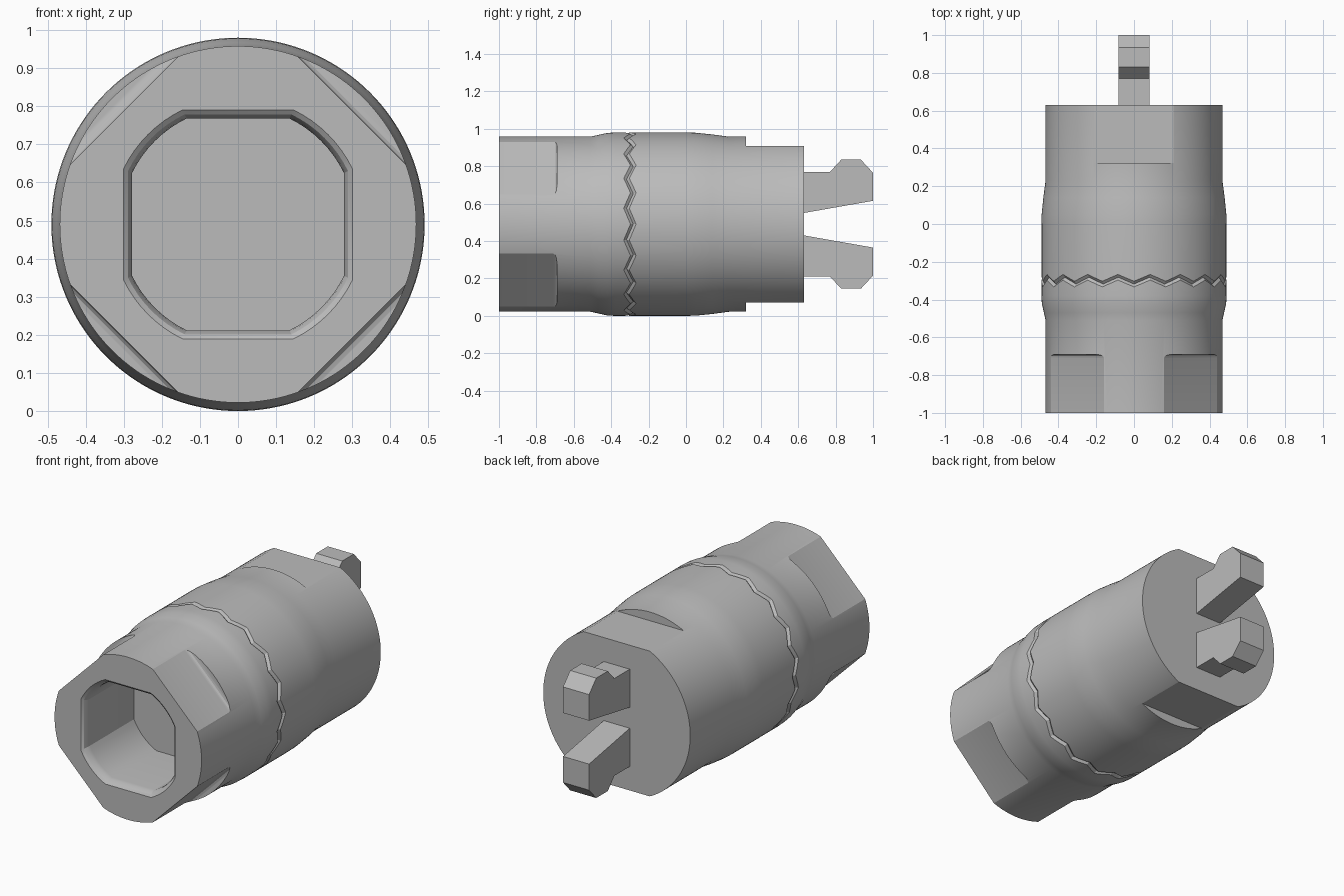
import bpy, bmesh
from math import cos, sin, pi, radians, sqrt
from mathutils import Matrix

CZ = 0.49          # height of the long axis
SEGMENTS = 144

if "Cube" in bpy.data.objects:
    bpy.data.objects.remove(bpy.data.objects["Cube"])

steel = bpy.data.materials.new("grey_steel")
steel.use_nodes = True
steel.diffuse_color = (0.5, 0.5, 0.5, 1)
steel.node_tree.nodes["Principled BSDF"].inputs["Base Color"].default_value = (0.5, 0.5, 0.5, 1)


def make_object(name, bm):
    bmesh.ops.recalc_face_normals(bm, faces=bm.faces)
    mesh = bpy.data.meshes.new(name)
    bm.to_mesh(mesh)
    bm.free()
    mesh.materials.append(steel)
    obj = bpy.data.objects.new(name, mesh)
    bpy.context.collection.objects.link(obj)
    return obj


def activate(obj):
    bpy.ops.object.select_all(action='DESELECT')
    obj.select_set(True)
    bpy.context.view_layer.objects.active = obj


def loft(bm, loops):
    """Skin closed loops of points and cap both ends."""
    rings = [[bm.verts.new(p) for p in loop] for loop in loops]
    for a, b in zip(rings, rings[1:]):
        for i in range(len(a)):
            j = (i + 1) % len(a)
            bm.faces.new((a[i], a[j], b[j], b[i]))
    bm.faces.new(rings[0])
    bm.faces.new(rings[-1])


def cut(target, cutter):
    mod = target.modifiers.new("cut", 'BOOLEAN')
    mod.operation = 'DIFFERENCE'
    mod.solver = 'EXACT'
    mod.object = cutter
    activate(target)
    bpy.ops.object.modifier_apply(modifier=mod.name)
    bpy.data.objects.remove(cutter)


def flat_cutter(angle, distance, y0, y1, fillet=0):
    """Box that mills one flat at the given distance from the axis."""
    bm = bmesh.new()
    bmesh.ops.create_cube(bm, size=1)
    bmesh.ops.scale(bm, vec=(1.2, y1 - y0, 0.4), verts=bm.verts)
    bmesh.ops.translate(bm, vec=(0, (y0 + y1) / 2, distance + 0.2), verts=bm.verts)
    if fillet:
        edge = [e for e in bm.edges if all(
            v.co.y > y1 - 0.01 and v.co.z < distance + 0.01 for v in e.verts)]
        bmesh.ops.bevel(bm, geom=edge, offset=fillet, segments=3, affect='EDGES', profile=0.5)
    bm.transform(Matrix.Translation((0, 0, CZ)) @ Matrix.Rotation(angle, 4, 'Y'))
    return make_object("flat_cutter", bm)


# Body: turned profile (y, radius, zigzag weight) with a zigzag groove
profile = [(-1, 0.468, 0), (-0.51, 0.468, 0), (-0.47, 0.477, 0), (-0.42, 0.488, 0),
           (-0.38, 0.49, 0), (-0.315, 0.49, 1), (-0.3, 0.477, 1), (-0.285, 0.49, 1),
           (0, 0.49, 0), (0.05, 0.489, 0), (0.14, 0.48, 0), (0.23, 0.468, 0), (0.63, 0.468, 0)]
WAVE = 8           # segments in one zigzag tooth


def ring(y, radius, weight):
    points = []
    for i in range(SEGMENTS):
        a = 2 * pi * i / SEGMENTS
        tooth = abs((i % WAVE) - WAVE / 2) / (WAVE / 4) - 1
        points.append((radius * cos(a), y + weight * 0.018 * tooth, CZ + radius * sin(a)))
    return points


bm = bmesh.new()
loft(bm, [ring(*p) for p in profile])
body = make_object("body", bm)

# Four diagonal flats at the front, two flats at the back
for k in range(4):
    cut(body, flat_cutter(radians(45 + 90 * k), 0.423, -1.2, -0.69, 0.02))
for k in range(2):
    cut(body, flat_cutter(pi * k, 0.418, 0.322, 0.8))

# Drive socket: a square with corners rounded off by a circle, flared at the mouth
HALF, ROUND = 0.278, 0.309


def socket_loop(y, grow):
    h, r = HALF + grow, ROUND + grow
    inner = sqrt(ROUND ** 2 - HALF ** 2) / HALF
    points = []
    for k in range(4):
        start, end = math_angle(inner), pi / 2 - math_angle(inner)
        for s in range(9):
            a = start + (end - start) * s / 8 + k * pi / 2
            x, z = r * cos(a), r * sin(a)
            points.append((max(-h, min(h, x)), y, CZ + max(-h, min(h, z))))
    return points


def math_angle(ratio):
    from math import atan
    return atan(ratio)


bm = bmesh.new()
loft(bm, [socket_loop(-1.05, 0.025), socket_loop(-1, 0.025), socket_loop(-0.99, 0.012),
          socket_loop(-0.97, 0.003), socket_loop(-0.95, 0), socket_loop(-0.55, 0)])
cut(body, make_object("socket_cutter", bm))

activate(body)
bpy.ops.object.shade_smooth_by_angle(angle=radians(25))

# Two mirrored hooked tangs at the back
hook = [(0.6, 0.055), (0.63, 0.06), (1, 0.125), (1, 0.275), (0.935, 0.345),
        (0.83, 0.345), (0.77, 0.28), (0.6, 0.28)]
for name, side in (("upper_tang", 1), ("lower_tang", -1)):
    bm = bmesh.new()
    loft(bm, [[(x, y, CZ + side * z) for y, z in hook] for x in (-0.083, 0.083)])
    make_object(name, bm)
